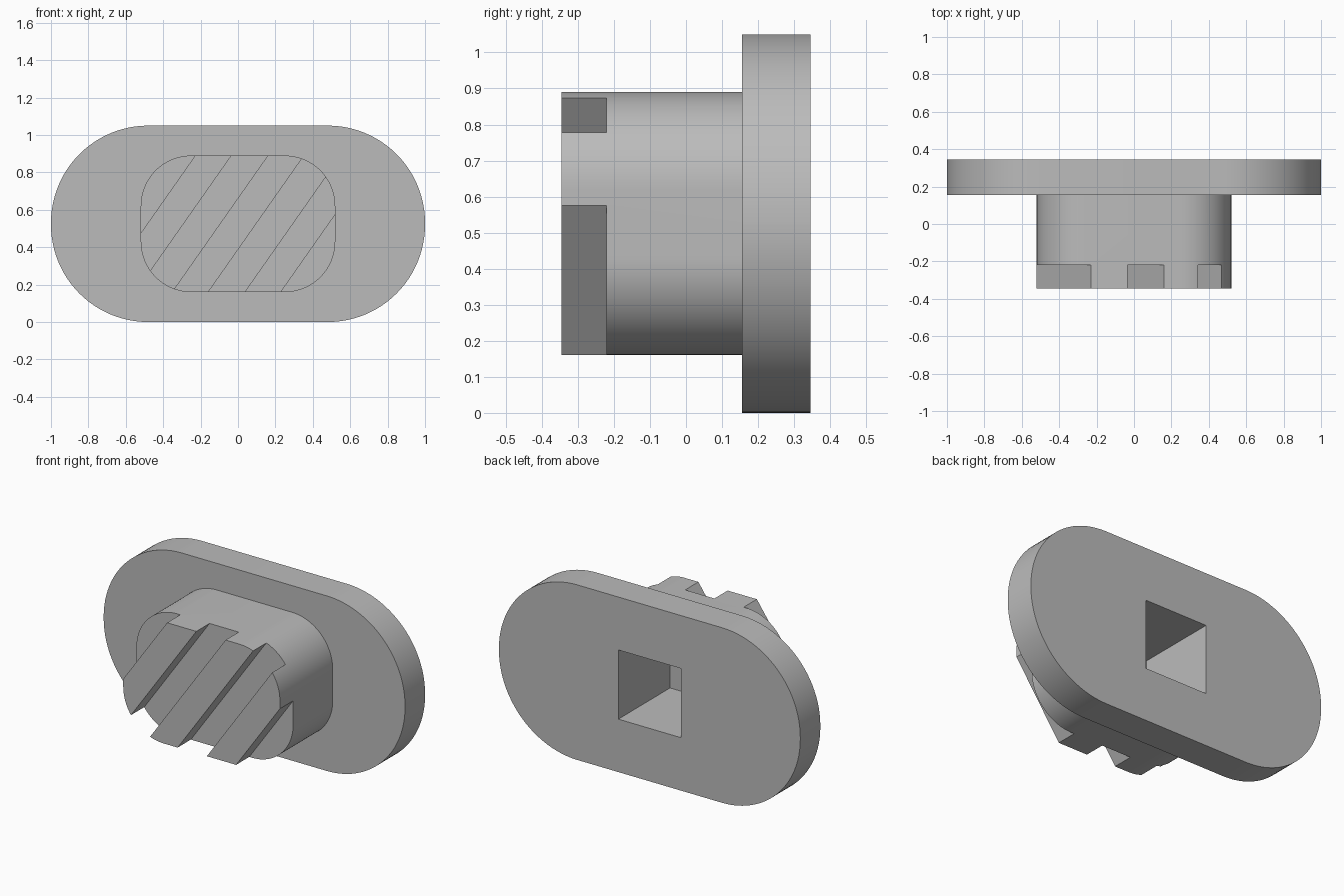
import bpy, bmesh, math
from mathutils import Matrix

if "Cube" in bpy.data.objects:
    bpy.data.objects.remove(bpy.data.objects["Cube"], do_unlink=True)

grey = bpy.data.materials.new("plain grey")
grey.use_nodes = True
COLOUR = (0.5, 0.5, 0.5, 1)
grey.diffuse_color = COLOUR
grey.node_tree.nodes["Principled BSDF"].inputs["Base Color"].default_value = COLOUR

MID = 0.525                       # height of the centre line
FRONT, GROOVE, STEP, BACK = -0.345, -0.22, 0.155, 0.345


def add_object(name, bm):
    bmesh.ops.recalc_face_normals(bm, faces=bm.faces)
    mesh = bpy.data.meshes.new(name)
    bm.to_mesh(mesh)
    bm.free()
    mesh.materials.append(grey)
    obj = bpy.data.objects.new(name, mesh)
    bpy.context.collection.objects.link(obj)
    return obj


def rounded_slab(name, half_w, half_h, radius, y0, y1, steps=24):
    """Rounded rectangle in the xz plane, extruded from y0 to y1."""
    bm = bmesh.new()
    ring = []
    for quarter, (sx, sz) in enumerate([(1, 1), (-1, 1), (-1, -1), (1, -1)]):
        for i in range(steps + 1):
            a = (quarter + i / steps) * math.pi / 2
            ring.append(bm.verts.new((sx * (half_w - radius) + radius * math.cos(a), y0,
                                      MID + sz * (half_h - radius) + radius * math.sin(a))))
    face = bm.faces.new(ring)
    out = bmesh.ops.extrude_face_region(bm, geom=[face])
    verts = [v for v in out["geom"] if isinstance(v, bmesh.types.BMVert)]
    bmesh.ops.translate(bm, verts=verts, vec=(0, y1 - y0, 0))
    bmesh.ops.remove_doubles(bm, verts=bm.verts, dist=1e-4)
    return add_object(name, bm)


def add_box(bm, centre, size, slant=0):
    """Box whose upright sides lean by slant (x per unit z)."""
    shear = Matrix.Identity(4)
    shear[0][2] = slant
    bmesh.ops.create_cube(bm, size=1, matrix=Matrix.Translation(centre) @ shear
                          @ Matrix.Diagonal((*size, 1)))


def boolean(obj, other, operation):
    mod = obj.modifiers.new(operation.title(), "BOOLEAN")
    mod.operation, mod.object, mod.solver = operation, other, "EXACT"
    other.hide_render = True
    other.hide_set(True)


# Wide oval plate and the rounded block in front of it
body = rounded_slab("oval_plate", 1, MID, MID - 0.005, STEP, BACK)
block = rounded_slab("grip_block", 0.52, 0.365, 0.27, FRONT, STEP + 0.05)
boolean(body, block, "UNION")

# Slanted grooves across the front, leaving three ridges
bm = bmesh.new()
pitch = 0.388
for k in (-1.5, -0.5, 0.5, 1.5):
    outer = abs(k) > 1
    width = 0.5 if outer else pitch / 2
    x = math.copysign(0.485 + width / 2, k) if outer else k * pitch
    add_box(bm, (x, GROOVE - 0.25, MID), (width, 0.5, 1), 1 / 1.425)
boolean(body, add_object("groove_cutter", bm), "DIFFERENCE")

# Square socket in the back
bm = bmesh.new()
depth = 0.49
add_box(bm, (0, BACK - depth / 2 + 0.05, MID), (0.415, depth + 0.1, 0.415))
boolean(body, add_object("socket_cutter", bm), "DIFFERENCE")

# Bake the shape, drop the helpers, and smooth the curved rims
bpy.context.view_layer.update()
shape = bpy.data.meshes.new_from_object(body.evaluated_get(bpy.context.evaluated_depsgraph_get()))
body.modifiers.clear()
body.data = shape
body.name = "ridged_plug"
for helper in [o for o in bpy.data.objects if o.hide_render]:
    bpy.data.objects.remove(helper, do_unlink=True)
bpy.context.view_layer.objects.active = body
body.select_set(True)
bpy.ops.object.shade_smooth_by_angle(angle=math.radians(30))
